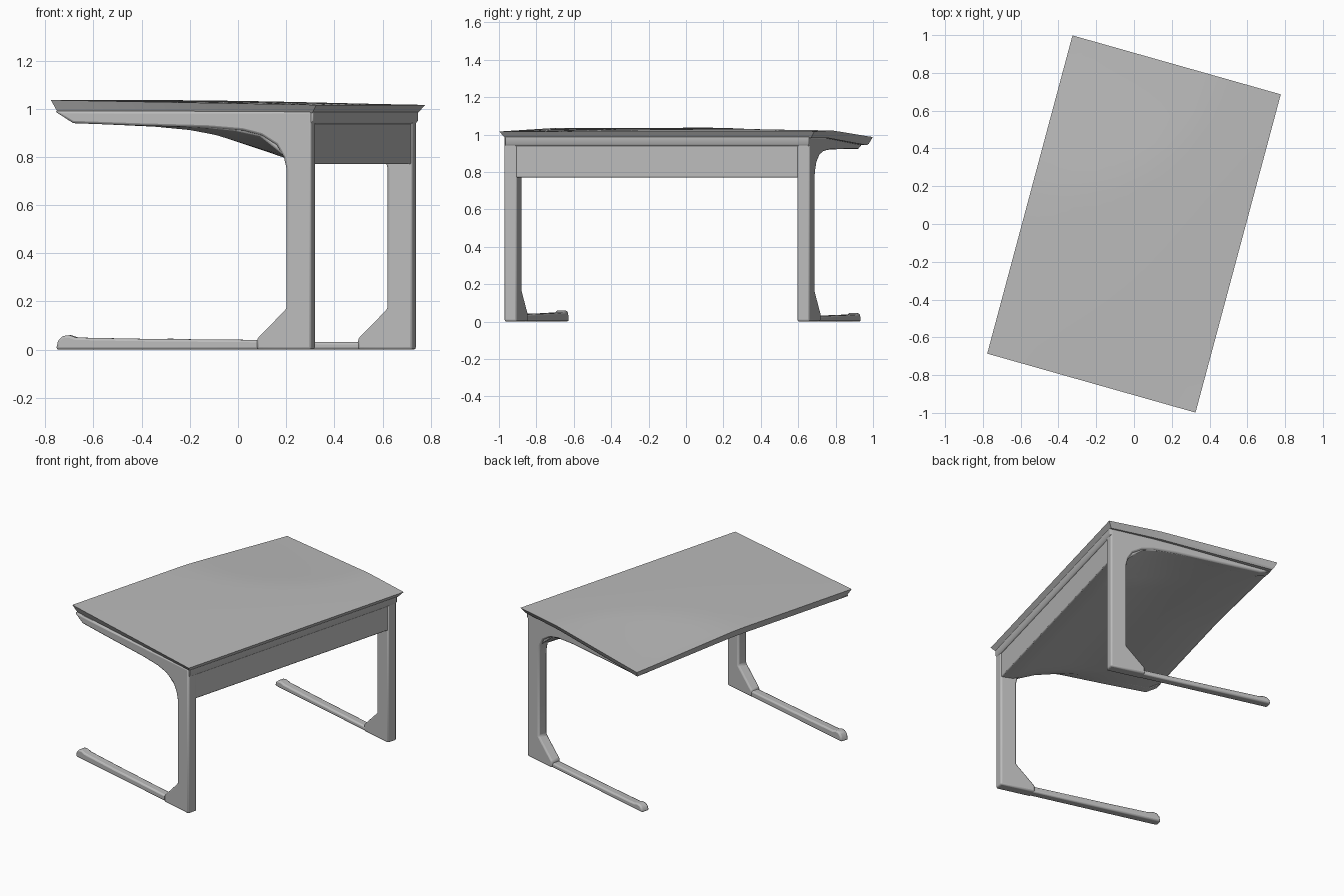
import bpy, bmesh, math

if "Cube" in bpy.data.objects:
    bpy.data.objects.remove(bpy.data.objects["Cube"], do_unlink=True)

HALF_X, HALF_Y = 0.573, 0.872
TURN = math.radians(-15)

grey = bpy.data.materials.new("plain grey")
grey.use_nodes = True
colour = (0.5, 0.5, 0.5, 1)
grey.diffuse_color = colour
grey.node_tree.nodes["Principled BSDF"].inputs["Base Color"].default_value = colour


def sag(co):
    """Lower the upper parts toward the drooping back corner."""
    weight = min(1, max(0, (co.z - 0.9) / 0.1))
    d = math.hypot(co.x + HALF_X, co.y - HALF_Y)
    co.z -= 0.05 * weight * max(0, 1 - d / 0.8)


def finish(name, bm, bevel):
    for v in bm.verts:
        sag(v.co)
    bmesh.ops.recalc_face_normals(bm, faces=bm.faces)
    mesh = bpy.data.meshes.new(name)
    bm.to_mesh(mesh)
    bm.free()
    mesh.materials.append(grey)
    ob = bpy.data.objects.new(name, mesh)
    bpy.context.collection.objects.link(ob)
    ob.rotation_euler.z = TURN
    bpy.ops.object.select_all(action='DESELECT')
    ob.select_set(True)
    bpy.context.view_layer.objects.active = ob
    bpy.ops.object.shade_smooth_by_angle(angle=math.radians(40))
    if bevel:
        mod = ob.modifiers.new("soft edges", 'BEVEL')
        mod.width = bevel
        mod.segments = 2
        mod.limit_method = 'ANGLE'
        mod.angle_limit = math.radians(40)


def loft(name, sections, bevel):
    """Join x-z outlines, each placed at its own y."""
    bm = bmesh.new()
    rings = [[bm.verts.new((x, y, z)) for x, z in outline] for y, outline in sections]
    n = len(rings[0])
    for a, b in zip(rings, rings[1:]):
        for i in range(n):
            j = (i + 1) % n
            bm.faces.new((a[i], a[j], b[j], b[i]))
    bm.faces.new(rings[0])
    bm.faces.new(rings[-1])
    finish(name, bm, bevel)


def steps(y0, y1, count):
    return [y0 + (y1 - y0) * i / count for i in range(count + 1)]


# Thin top board, a little higher on its open side, with a lip that narrows downward
bm = bmesh.new()
bmesh.ops.create_cube(bm, size=2)
bmesh.ops.subdivide_edges(bm, edges=bm.edges[:], cuts=15, use_grid_fill=True)
for v in bm.verts:
    u, w, h = v.co
    inset = 0.025 * (1 - h) / 2
    crown = 0.006 * (1 - u * u) * (1 - w * w) if h > 0.99 else 0
    v.co = (u * (HALF_X - inset), w * (HALF_Y - inset) - 0.008 * u,
            1.004 + 0.022 * h - 0.005 * u * (1 + h) + crown)
finish("table_top", bm, 0)

# Underside that sweeps down to the apron, blending into the end frames
across = [0.54, 0.46, 0.42, 0.32, 0.21, 0.11, 0, -0.15, -0.47]
deep = [0.77, 0.776, 0.79, 0.82, 0.855, 0.888, 0.91, 0.925, 0.94]
shallow = [0.77, 0.78, 0.81, 0.89, 0.912, 0.92, 0.925, 0.93, 0.94]
sections = []
for y in steps(-0.85, 0.82, 24):
    t = min(1, (y + 0.85) / 0.08, (0.82 - y) / 0.35)
    outline = [(x, s + (d - s) * t) for x, d, s in zip(across, deep, shallow)]
    sections.append((y, outline + [(-0.55, 0.99), (0.54, 0.99)]))
loft("underside", sections, 0.006)

# Raised band along the apron
band = [(0.5, 0.935), (0.542, 0.937), (0.552, 0.95), (0.552, 0.99), (0.5, 0.99)]
loft("apron_band", [(y, band) for y in steps(-0.855, 0.828, 8)], 0.004)

# Two end frames: leg with gusset below and curved arm above, and a long foot
frame = [(0.545, 0), (0.545, 0.99), (0.1, 0.99), (-0.25, 0.99), (-0.56, 0.99),
         (-0.48, 0.94), (-0.2, 0.93), (0.1, 0.922), (0.25, 0.91), (0.33, 0.89),
         (0.395, 0.85), (0.425, 0.8), (0.437, 0.75), (0.437, 0.17), (0.31, 0.045), (0.31, 0)]
foot = [(0.34, 0), (0.34, 0.04), (-0.2, 0.045), (-0.47, 0.05), (-0.5, 0.06),
        (-0.53, 0.056), (-0.548, 0.035), (-0.556, 0)]
for side, s, outer, height in (("front", -1, 0.861, 1), ("back", 1, 0.83, 0.77)):
    low_foot = [(x, z * height) for x, z in foot]
    loft(side + "_leg_and_arm", [(s * (outer - 0.07), frame), (s * outer, frame)], 0.01)
    loft(side + "_foot", [(s * (outer - 0.066), low_foot), (s * (outer - 0.008), low_foot)], 0.01)
